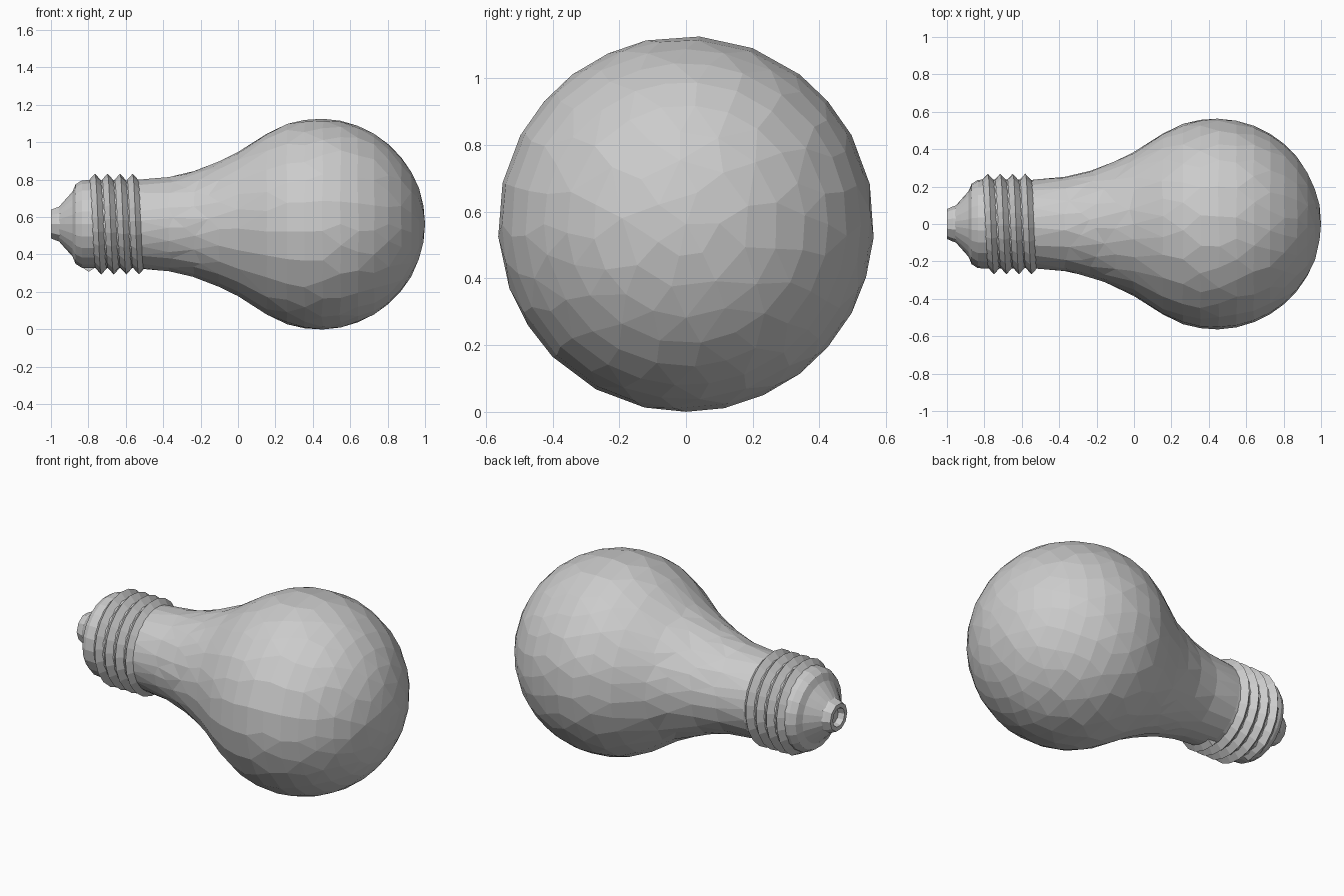
import bpy, bmesh, math

if "Cube" in bpy.data.objects:
    bpy.data.objects.remove(bpy.data.objects["Cube"])

AXIS_Z = 0.5625


def finish(name, bm):
    bmesh.ops.recalc_face_normals(bm, faces=bm.faces[:])
    me = bpy.data.meshes.new(name)
    bm.to_mesh(me)
    bm.free()
    ob = bpy.data.objects.new(name, me)
    bpy.context.collection.objects.link(ob)
    return ob


def point(x, r, a):
    return (x, r * math.cos(a), AXIS_Z + r * math.sin(a))


def lathe(name, profile, sides):
    """Revolve (x, radius) pairs around the lying x axis."""
    bm = bmesh.new()
    rings = []
    for x, r in profile:
        if r == 0:
            rings.append([bm.verts.new(point(x, 0, 0))] * sides)
        else:
            rings.append([bm.verts.new(point(x, r, math.tau * i / sides))
                          for i in range(sides)])
    for a, b in zip(rings, rings[1:]):
        for i in range(sides):
            j = (i + 1) % sides
            bm.faces.new(list(dict.fromkeys((a[i], a[j], b[j], b[i]))))
    return finish(name, bm)


# Glass bulb: slim neck flowing into a round globe
neck = [(-0.54, 0.236), (-0.50, 0.242), (-0.37, 0.252), (-0.28, 0.272),
        (-0.20, 0.296), (-0.10, 0.336), (0.0, 0.385), (0.08, 0.437),
        (0.16, 0.487)]
globe = []
for k in range(13):
    t = math.radians(118 * (1 - k / 12))
    globe.append((0.4375 + 0.5625 * math.cos(t),
                  0.5635 * math.sin(t) if k < 12 else 0))
bulb = lathe("glass_bulb", neck + globe[1:], 44)
# Thin out to irregular low-poly facets
dec = bulb.modifiers.new("facets", 'DECIMATE')
dec.ratio = 0.42

# Metal screw shell tapering to the contact
lathe("screw_shell", [(-0.96, 0.09), (-0.925, 0.13), (-0.885, 0.175),
                      (-0.868, 0.215), (-0.835, 0.236), (-0.79, 0.238),
                      (-0.52, 0.236)], 22)

# Contact tip with a small recess in its end
lathe("contact_tip", [(-0.95, 0.10), (-0.968, 0.094), (-1.0, 0.08),
                      (-1.0, 0.055), (-0.965, 0.045), (-0.965, 0)], 10)

# Helical thread: a triangular rib wound around the shell
PITCH, STEPS = 0.067, 22
start, end = math.radians(-90), math.radians(3 * 360 + 275)
n = round((end - start) / math.tau * STEPS)
bm = bmesh.new()
prev = None
for i in range(n + 1):
    a = start + (end - start) * i / n
    x = -0.765 + PITCH * (a - math.pi / 2) / math.tau
    crest = 0.27 if i > 1 else 0.255
    row = [bm.verts.new(point(x + dx, r, a)) for dx, r in
           ((-PITCH / 2, 0.233), (0, crest), (PITCH / 2, 0.233))]
    if prev:
        for k in range(3):
            m = (k + 1) % 3
            bm.faces.new((prev[k], prev[m], row[m], row[k]))
    else:
        bm.faces.new(row)
    prev = row
bm.faces.new(prev)
finish("screw_thread", bm)
